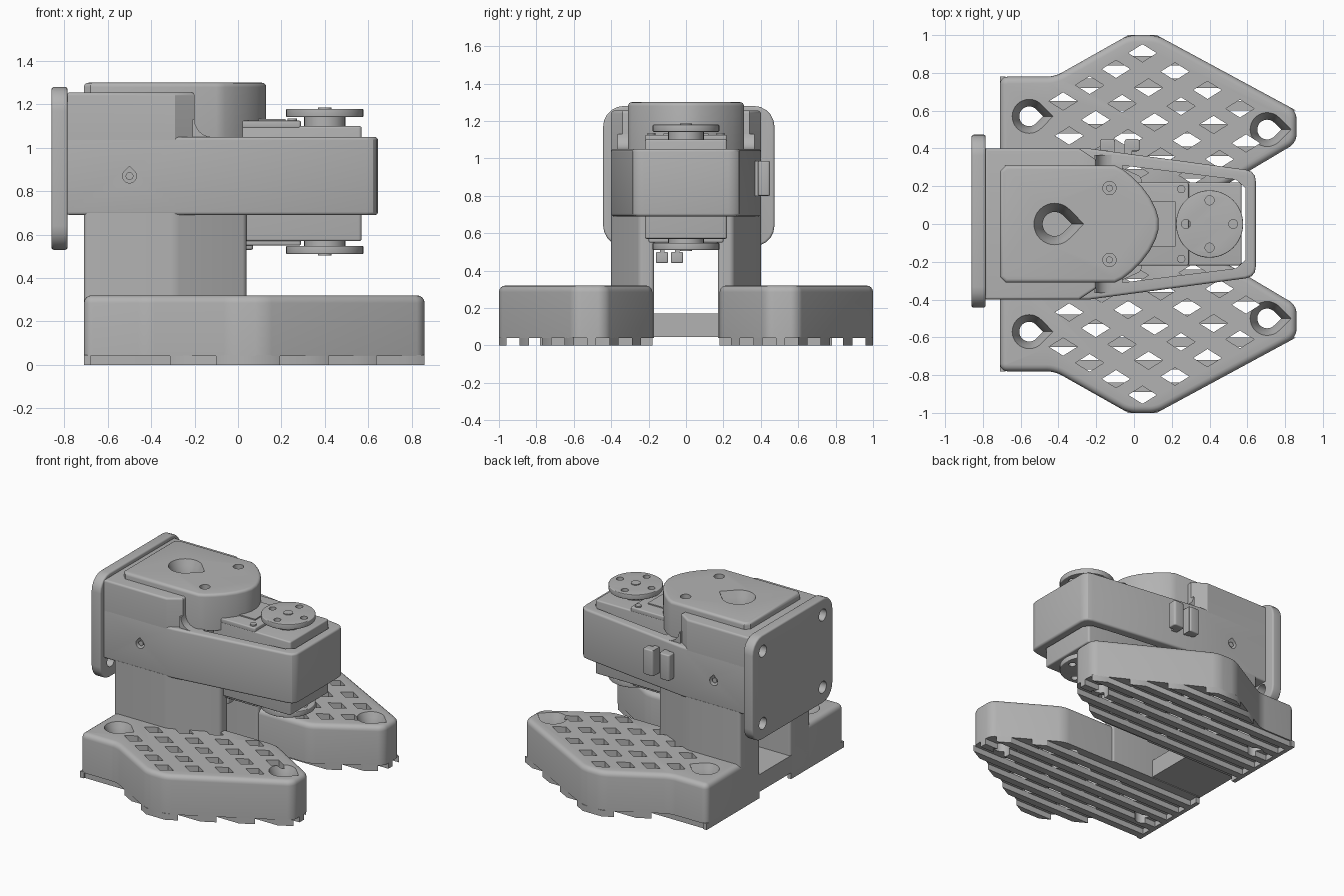
import bpy, bmesh
from math import cos, sin, pi, radians

if "Cube" in bpy.data.objects:
    bpy.data.objects.remove(bpy.data.objects["Cube"], do_unlink=True)

grey = bpy.data.materials.new("printed grey")
grey.use_nodes = True
grey.diffuse_color = (0.45, 0.45, 0.45, 1)
grey.node_tree.nodes["Principled BSDF"].inputs["Base Color"].default_value = grey.diffuse_color


def finish(name, bm):
    bmesh.ops.remove_doubles(bm, verts=bm.verts, dist=1e-5)
    bmesh.ops.recalc_face_normals(bm, faces=bm.faces)
    mesh = bpy.data.meshes.new(name)
    bm.to_mesh(mesh)
    bm.free()
    mesh.materials.append(grey)
    mesh.shade_smooth()
    mesh.set_sharp_from_angle(angle=radians(30))
    ob = bpy.data.objects.new(name, mesh)
    bpy.context.collection.objects.link(ob)
    return ob


def add_loft(bm, rings, axis="z"):
    """Closed solid through (outline, height) rings along an axis."""
    place = {"z": lambda a, b, h: (a, b, h),
             "y": lambda a, b, h: (a, h, b),
             "x": lambda a, b, h: (h, a, b)}[axis]
    loops = [[bm.verts.new(place(a, b, h)) for a, b in pts] for pts, h in rings]
    n = len(loops[0])
    for lo, hi in zip(loops, loops[1:]):
        for i in range(n):
            bm.faces.new((lo[i], lo[(i + 1) % n], hi[(i + 1) % n], hi[i]))
    bm.faces.new(loops[0])
    bm.faces.new(loops[-1])


def loft(name, rings, axis="z"):
    bm = bmesh.new()
    add_loft(bm, rings, axis)
    return finish(name, bm)


def prism(name, pts, lo, hi, corner=0.0, rim=0.0, bottom=True, axis="z"):
    """Extruded outline with rounded corners, then smaller rounded rims."""
    bm = bmesh.new()
    add_loft(bm, [(pts, lo), (pts, hi)], axis)
    bmesh.ops.recalc_face_normals(bm, faces=bm.faces)
    k = "xyz".index(axis)
    if corner:
        sides = [e for e in bm.edges if abs(e.verts[0].co[k] - e.verts[1].co[k]) > 1e-4]
        bmesh.ops.bevel(bm, geom=sides, offset=corner, segments=5, profile=0.5, affect="EDGES")
    if rim:
        ends = [hi, lo] if bottom else [hi]
        rims = [e for e in bm.edges
                if any(all(abs(v.co[k] - h) < 1e-4 for v in e.verts) for h in ends)]
        bmesh.ops.bevel(bm, geom=rims, offset=rim, segments=4, profile=0.5, affect="EDGES")
    return finish(name, bm)


def cut(ob, cutter):
    """Subtract a cutter, bake the result and remove the cutter."""
    mod = ob.modifiers.new("cut", "BOOLEAN")
    mod.operation, mod.solver, mod.object = "DIFFERENCE", "EXACT", cutter
    cutter.hide_render = True
    deps = bpy.context.evaluated_depsgraph_get()
    mesh = bpy.data.meshes.new_from_object(ob.evaluated_get(deps))
    ob.modifiers.clear()
    ob.data = mesh
    bpy.data.objects.remove(cutter, do_unlink=True)
    mesh.shade_smooth()
    mesh.set_sharp_from_angle(angle=radians(30))


def rect(x0, x1, y0, y1):
    return [(x0, y0), (x1, y0), (x1, y1), (x0, y1)]


def circle(x, y, r, n=32):
    return [(x + r * cos(2 * pi * i / n), y + r * sin(2 * pi * i / n)) for i in range(n)]


def teardrop(x, y, r, n=24):
    arc = [pi / 4 + 1.5 * pi * i / n for i in range(n + 1)]
    return [(x + r * cos(a), y + r * sin(a)) for a in arc] + [(x + r * 1.41, y)]


def mirrored(half):
    """Complete an outline from its +y half."""
    return half + [(x, -y) for x, y in reversed(half)]


def sink(x, y, r, top, depth, low):
    """Countersunk teardrop hole cutter."""
    return loft("sink_cutter", [(teardrop(x, y, r * 0.58), low),
                                (teardrop(x, y, r * 0.58), top - depth),
                                (teardrop(x, y, r * 0.85), top - depth * 0.35),
                                (teardrop(x, y, r), top), (teardrop(x, y, r), top + 0.1)])


# Feet, treads and upright columns on each side
for side, s in (("left", 1), ("right", -1)):
    outline = [(x, s * y) for x, y in [(-0.71, 0.18), (-0.71, 0.78), (-0.42, 0.78), (-0.03, 1),
               (0.12, 1), (0.86, 0.6), (0.86, 0.43), (0.44, 0.18)]]
    foot = prism(side + "_foot", outline, 0.04, 0.32, 0.04, 0.035, False)
    tread = prism(side + "_foot_tread", outline, 0, 0.045)

    # Diamond lattice through the foot
    bm = bmesh.new()
    for j in range(8):
        for i in range(6):
            x, y = 0.045 + 0.312 * i - 0.14 * j, 0.905 - 0.013 * i - 0.085 * j
            if -0.4 < x < min(0.61, 0.12 + (1 - y) * 1.85 - 0.1) and y > 0.24 + max(0, x - 0.33) * 0.6:
                d = [(x - 0.075, s * y), (x, s * (y - 0.047)), (x + 0.075, s * y), (x, s * (y + 0.047))]
                add_loft(bm, [(d, -0.1), (d, 0.5)])
    cut(foot, finish("diamond_cutter", bm))

    # Grooves that leave straight tread ribs joined along the back
    bm = bmesh.new()
    for i in range(7):
        y = 0.925 - 0.12 * i
        a, b = sorted((s * (y - 0.035), s * (y + 0.035)))
        add_loft(bm, [(rect(-0.68, 1, a, b), -0.1), (rect(-0.68, 1, a, b), 0.2)])
    cut(tread, finish("groove_cutter", bm))

    for x, y in ((-0.555, 0.57), (0.705, 0.5)):
        cut(foot, sink(x, s * y, 0.09, 0.32, 0.1, -0.1))
        cut(tread, sink(x, s * y, 0.09, 0.32, 0.1, -0.1))

    prism(side + "_column", [(x, s * y) for x, y in [(-0.71, 0.17), (-0.71, 0.4), (-0.29, 0.4),
          (0.04, 0.25), (0.04, 0.17)]], 0.04, 0.7, 0.02)

prism("base_crossbar", rect(-0.71, -0.3, -0.19, 0.19), 0.045, 0.17)

# Tapered body with an open pocket for the motor
body = prism("body", mirrored([(-0.79, 0.4), (-0.24, 0.4), (0.59, 0.288), (0.622, 0.277),
                               (0.64, 0.255), (0.645, 0.225)]), 0.69, 1.05, 0, 0.015)
cut(body, prism("pocket_cutter", mirrored([(-0.06, 0.31), (0.54, 0.235), (0.59, 0.19)]), 0.5, 1.3))
upper = prism("upper_body", mirrored([(-0.79, 0.4), (-0.29, 0.4), (-0.2, 0.34)]), 1.03, 1.255, 0, 0.015, False)
fillet = [(-0.21, 1.03), (-0.21, 1.13)] + [
    (-0.12 - 0.08 * cos(a), 1.13 - 0.08 * sin(a)) for a in [pi / 2 * i / 6 for i in range(7)]] + [(-0.12, 1.03)]
for side, s in (("left", 1), ("right", -1)):
    a, b = sorted((s * 0.27, s * 0.365))
    loft(side + "_shoulder_fillet", [(fillet, a), (fillet, b)], "y")
    # Screw hole in the flank
    a, b = sorted((s * 0.33, s * 0.5))
    hole = [(-0.5 + v, 0.87 + u) for u, v in teardrop(0, 0, 0.032)]
    cut(body, loft("screw_cutter", [(hole, a), (hole, b)], "y"))
    prism(side + "_screw", circle(-0.5, 0.87, 0.018, 16), *sorted((s * 0.32, s * 0.39)), axis="y")

# Top cover with rounded nose and sunk holes
nose = [(-0.1, 0.31), (-0.06, 0.29), (-0.01, 0.25), (0.04, 0.2), (0.085, 0.14), (0.115, 0.08), (0.13, 0.03)]
cover = prism("top_cover", mirrored([(-0.71, 0.28), (-0.68, 0.31)] + nose), 1.04, 1.3, 0, 0.02, False)
cut(cover, sink(-0.42, 0, 0.11, 1.3, 0.12, 1.1))
cut(upper, sink(-0.42, 0, 0.11, 1.3, 0.12, 1.1))
for y in (-0.19, 0.19):
    cut(cover, prism("screw_cutter", circle(-0.13, y, 0.035, 20), 1.22, 1.4))
    prism("cover_screw", circle(-0.13, y, 0.018, 16), 1.2, 1.26)

prism("lower_cover", rect(-0.3, 0.07, -0.17, 0.17), 0.53, 0.72, 0.015, 0.01)

# Back mounting plate
plate = prism("back_plate", rect(-0.443, 0.473, 0.53, 1.28), -0.86, -0.785, 0.11, 0.012, axis="x")
bm = bmesh.new()
for y in (-0.325, 0.355):
    for z in (0.645, 1.165):
        add_loft(bm, [(circle(y, z, 0.042, 24), -0.95), (circle(y, z, 0.042, 24), -0.7)], "x")
cut(plate, finish("plate_hole_cutter", bm))

# Motor case inside the pocket
prism("motor_case", rect(-0.05, 0.57, -0.22, 0.22), 0.57, 1.1, 0.015, 0.01)
prism("motor_top_lid", rect(-0.05, 0.29, -0.22, 0.22), 1.09, 1.125, 0.012, 0.008)
prism("motor_top_label_plate", rect(0.04, 0.22, -0.12, 0.12), 1.12, 1.133)
prism("motor_bottom_lid", rect(-0.05, 0.29, -0.2, 0.2), 0.55, 0.58, 0.012, 0.008)
for y in (-0.185, 0.185):
    for x in (0.25, -0.01):
        prism("motor_lid_screw", circle(x, y, 0.022, 16), 1.1, 1.135)

# Output discs above and below the motor
for name, face, d in (("top", 1.18, -1), ("bottom", 0.51, 1)):
    disc = prism(name + "_disc", circle(0.4, 0, 0.178, 48), *sorted((face, face + d * 0.038)), 0, 0.005)
    bm = bmesh.new()
    for x, y in ((0.525, 0), (0.275, 0), (0.4, 0.125), (0.4, -0.125)):
        add_loft(bm, [(circle(x, y, 0.024, 16), face - 0.1), (circle(x, y, 0.024, 16), face + 0.1)])
    cut(disc, finish("disc_hole_cutter", bm))
    prism(name + "_disc_hub", circle(0.4, 0, 0.095), *sorted((face + d * 0.03, face + d * 0.1)))
    prism(name + "_disc_screw", circle(0.4, 0, 0.032, 20), *sorted((face - d * 0.006, face + d * 0.05)))

# Cable clips on the left flank and beneath
for x, lip in ((-0.18, 0.02), (0.03, -0.02)):
    a, b = sorted((x, x + lip * 4))
    prism("side_clip", rect(a, b, 0.385, 0.45), 0.8, 0.985, 0.015, 0.008)
    a, b = sorted((x + lip * 2, x + lip * 4))
    prism("side_clip_stem", rect(a, b, 0.33, 0.44), 0.8, 0.985)
for y in (-0.16, -0.08):
    prism("lower_clip", rect(-0.2, -0.02, y, y + 0.065), 0.44, 0.5, 0.01, 0.008)
    prism("lower_clip_stem", rect(-0.2, -0.02, y + 0.02, y + 0.045), 0.48, 0.55)
